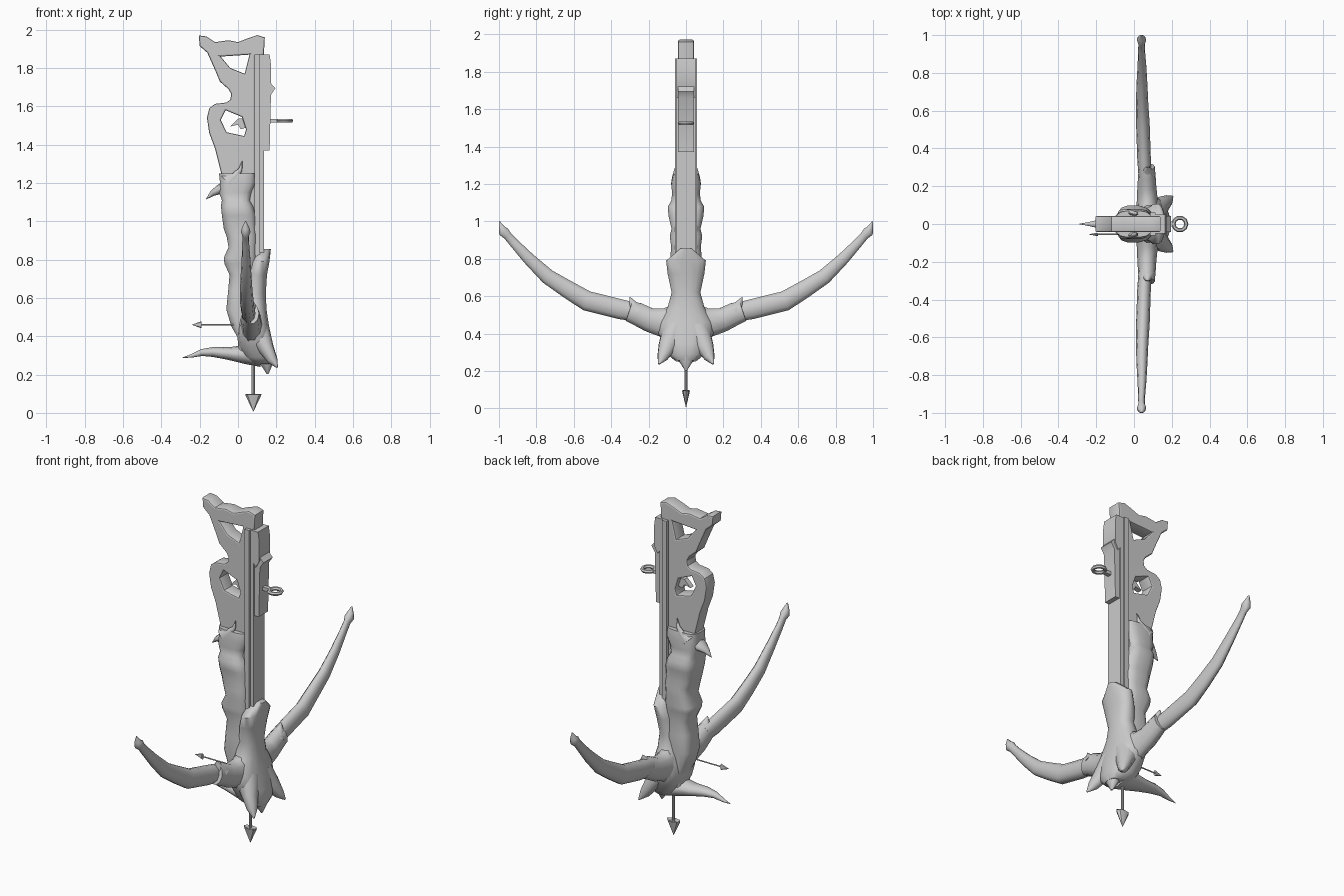
import bpy, bmesh, math
from mathutils import Vector

grey = bpy.data.materials.new("plain grey")
grey.diffuse_color = (0.6, 0.6, 0.6, 1)


def finish(name, bm, angle=40):
    bmesh.ops.recalc_face_normals(bm, faces=bm.faces)
    me = bpy.data.meshes.new(name)
    bm.to_mesh(me)
    bm.free()
    ob = bpy.data.objects.new(name, me)
    bpy.context.collection.objects.link(ob)
    me.materials.append(grey)
    smooth(ob, angle)
    return ob


def smooth(ob, angle):
    bpy.ops.object.select_all(action='DESELECT')
    bpy.context.view_layer.objects.active = ob
    ob.select_set(True)
    bpy.ops.object.shade_smooth_by_angle(angle=math.radians(angle))


def skin(name, rings, angle=40):
    bm = bmesh.new()
    vs = [[bm.verts.new(p) for p in r] for r in rings]
    n = len(vs[0])
    for a, b in zip(vs, vs[1:]):
        for i in range(n):
            bm.faces.new((a[i], a[(i + 1) % n], b[(i + 1) % n], b[i]))
    bm.faces.new(vs[0])
    bm.faces.new(vs[-1])
    return finish(name, bm, angle)


def tower(name, stations, power=0.7, n=16, angle=50):
    """Stack of rounded sections: z, back x, front x, half width in y."""
    rings = []
    for z, x0, x1, h in stations:
        ring = []
        for i in range(n):
            a = 2 * math.pi * (i + 0.5) / n
            c, s = math.cos(a), math.sin(a)
            ring.append(((x0 + x1) / 2 + (x1 - x0) / 2 * math.copysign(abs(c) ** power, c),
                         h * math.copysign(abs(s) ** power, s), z))
        rings.append(ring)
    return skin(name, rings, angle)


def horn(name, path, side=(1, 0, 0), n=10, angle=50):
    """Tapered tube: x, y, z, radius along side, radius across it."""
    pts = [Vector(p[:3]) for p in path]
    rings = []
    for i, p in enumerate(path):
        t = (pts[min(i + 1, len(pts) - 1)] - pts[max(i - 1, 0)]).normalized()
        u = Vector(side)
        u = (u - t * u.dot(t)).normalized()
        v = t.cross(u)
        rings.append([pts[i] + u * p[3] * math.cos(2 * math.pi * k / n)
                      + v * p[4] * math.sin(2 * math.pi * k / n) for k in range(n)])
    return skin(name, rings, angle)


def pair(name, path, **kw):
    for s, label in ((-1, "front"), (1, "back")):
        horn(label + "_" + name, [(x, s * y, z, a, b) for x, y, z, a, b in path], **kw)


def plate(name, outlines, half, bevel=0.0, y=0.0):
    """Flat profile in x and z with holes, thickened along y."""
    cu = bpy.data.curves.new(name, 'CURVE')
    cu.dimensions, cu.fill_mode = '2D', 'BOTH'
    cu.extrude, cu.bevel_depth, cu.offset = half - bevel, bevel, -bevel
    cu.bevel_resolution = 1
    for line in outlines:
        sp = cu.splines.new('POLY')
        sp.points.add(len(line) - 1)
        for q, (x, z) in zip(sp.points, line):
            q.co = (x, z, 0, 1)
        sp.use_cyclic_u = True
    ob = bpy.data.objects.new(name, cu)
    bpy.context.collection.objects.link(ob)
    ob.rotation_euler[0] = math.pi / 2
    ob.location.y = y
    bpy.ops.object.select_all(action='DESELECT')
    bpy.context.view_layer.objects.active = ob
    ob.select_set(True)
    bpy.ops.object.convert(target='MESH')
    ob = bpy.context.object
    ob.data.materials.clear()
    ob.data.materials.append(grey)
    smooth(ob, 35)


# Stock with two grip openings
stock = [(-.205, 1.97), (-.165, 1.965), (-.12, 1.935), (-.05, 1.945), (0, 1.935), (.05, 1.955),
         (.1, 1.972), (.14, 1.96), (.135, 1.87), (.09, 1.86), (.09, .8), (-.03, .8), (-.085, 1.24),
         (-.1, 1.3), (-.12, 1.38), (-.15, 1.46), (-.162, 1.54), (-.15, 1.59), (-.12, 1.613),
         (-.06, 1.62), (-.04, 1.635), (-.035, 1.665), (-.05, 1.69), (-.095, 1.73), (-.12, 1.79),
         (-.16, 1.88), (-.2, 1.915)]
butt_hole = [(-.09, 1.86), (.06, 1.87), (.035, 1.77), (-.04, 1.80)]
grip_hole = [(-.09, 1.53), (-.065, 1.58), (.02, 1.545), (.042, 1.48), (.032, 1.445), (-.06, 1.465)]
plate("stock", [stock, butt_hole, grip_hole], .042, .008)
plate("trigger", [[(.045, 1.54), (0, 1.535), (-.04, 1.495), (0, 1.505), (.015, 1.48), (.045, 1.49)]], .015)

# Rail with raised track, side strips and sight block
plate("rail", [[(.085, .75), (.115, .75), (.115, 1.87), (.085, 1.87)]], .06)
plate("track", [[(.11, .75), (.137, .75), (.137, 1.87), (.11, 1.87)]], .05)
plate("rear_block", [[(.13, 1.69), (.15, 1.66), (.172, 1.70), (.172, 1.82), (.165, 1.87), (.13, 1.87)]], .05)
plate("sight_block", [[(.13, 1.37), (.165, 1.37), (.172, 1.66), (.195, 1.695), (.172, 1.72), (.13, 1.72)]], .043)
plate("sight_post", [[(.16, 1.515), (.205, 1.515), (.205, 1.535), (.16, 1.535)]], .012)

# Sight ring
bpy.ops.mesh.primitive_torus_add(major_segments=10, minor_segments=6, major_radius=.034,
                                 minor_radius=.011, location=(.243, 0, 1.525))
ring = bpy.context.object
ring.name = "sight_ring"
ring.data.materials.append(grey)
smooth(ring, 40)

# Rough hide wrapped around the fore-end
tower("hide_wrap", [(1.25, -.1, .095, .07), (1.2, -.095, .095, .08), (1.15, -.1, .075, .075),
                    (1.11, -.085, .065, .08), (1.08, -.09, .08, .098), (1.03, -.085, .095, .095),
                    (.96, -.075, .1, .078), (.92, -.06, .1, .088), (.865, -.05, .1, .08),
                    (.81, -.075, .1, .085), (.78, -.072, .1, .08), (.72, -.045, .1, .07),
                    (.64, -.052, .1, .075), (.54, -.062, .1, .075), (.45, -.035, .1, .07),
                    (.39, 0, .1, .07), (.3, 0, .1, .06)], .6)
horn("back_spike", [(-.03, 0, 1.19, .04, .06), (-.1, 0, 1.165, .025, .045),
                    (-.135, 0, 1.145, .015, .022), (-.167, 0, 1.115, .001, .001)], side=(0, 0, 1))
pair("hide_flame", [(-.05, .06, 1.2, .05, .02), (-.015, .06, 1.235, .022, .015),
                    (.012, .055, 1.27, .011, .01), (.022, .05, 1.315, .001, .001)], n=8)

# Skull-like head over the front of the bow
tower("head", [(.855, .1, .172, .03), (.79, .07, .165, .108), (.72, .05, .152, .1),
               (.62, .03, .146, .078), (.54, .015, .15, .1), (.46, 0, .162, .15),
               (.4, -.005, .175, .15), (.35, .0, .185, .12), (.29, .03, .195, .1),
               (.255, .07, .18, .06)], .85)
horn("nose_point", [(.13, 0, .36, .05, .06), (.15, 0, .27, .04, .05), (.155, 0, .203, .005, .006)])
pair("jaw_point", [(.1, .06, .42, .07, .07), (.15, .1, .33, .04, .05), (.18, .125, .275, .028, .03),
                   (.205, .145, .238, .004, .005)])
horn("rear_horn", [(.12, 0, .30, .06, .09), (.04, 0, .305, .05, .07), (-.05, 0, .31, .033, .05),
                   (-.13, 0, .318, .026, .035), (-.19, 0, .315, .018, .022),
                   (-.245, 0, .297, .009, .01), (-.29, 0, .288, .001, .001)], side=(0, 0, 1))

# Limb sockets with upper points
pair("limb_socket", [(.075, .04, .45, .065, .13), (.07, .13, .46, .055, .08),
                     (.068, .2, .475, .05, .067), (.068, .26, .505, .046, .064),
                     (.07, .305, .52, .04, .058)])
pair("socket_point", [(.07, .26, .52, .045, .045), (.07, .285, .56, .025, .022),
                      (.07, .3, .595, .002, .002)])

# Curved bow limbs with knobbed tips
pair("limb", [(.058, .25, .51, .034, .05), (.053, .35, .53, .036, .056), (.047, .53, .575, .036, .056),
              (.043, .63, .635, .033, .05), (.042, .74, .705, .029, .043), (.042, .84, .8, .023, .034),
              (.04, .92, .885, .018, .026), (.04, .955, .925, .017, .024), (.04, .975, .945, .025, .03),
              (.04, .985, .965, .02, .018), (.04, .998, 1.0, .003, .003)])


# Loaded bolt below and small bolt behind
def bolt(name, tip, d, length, head, wide):
    tip, d = Vector(tip), Vector(d)
    profile = ((length, .2), (head * .72, .2), (head, 1.0), (head * .95, 1.0), (0, .03))
    horn(name, [(*(tip + d * s), wide * w, wide * w * (1 if w < .5 else .5)) for s, w in profile],
         side=(1, 0, 0) if d.z else (0, 0, 1), n=8, angle=30)


bolt("loaded_bolt", (.08, 0, .008), (0, 0, 1), .35, .09, .042)
bolt("small_bolt", (-.24, -.055, .46), (1, 0, 0), .26, .05, .018)
